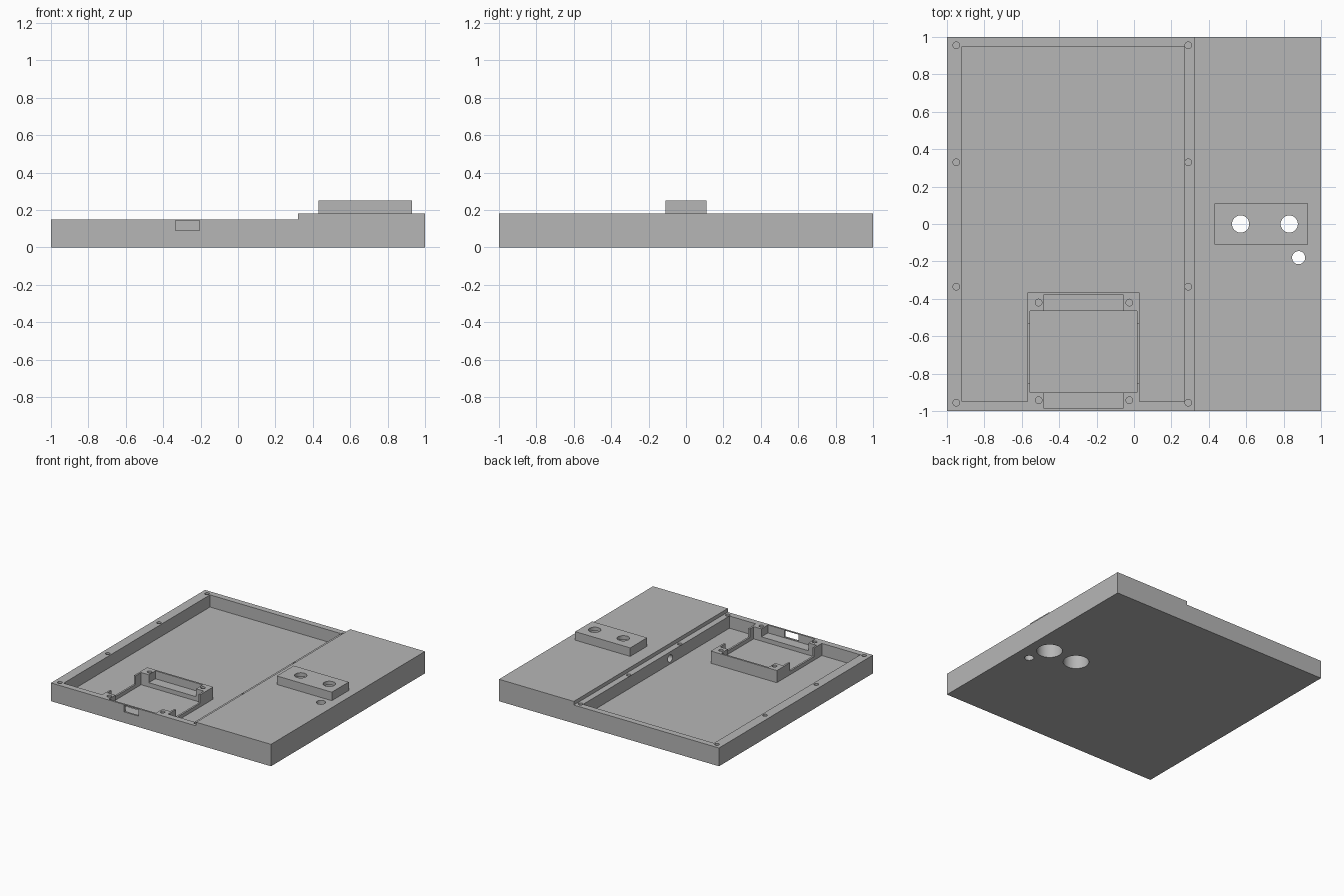
import bpy, bmesh, math
from mathutils import Matrix, Vector

cube = bpy.data.objects.get("Cube")
if cube:
    bpy.data.objects.remove(cube, do_unlink=True)

GREY = (0.47, 0.47, 0.47, 1.0)
grey = bpy.data.materials.new("plain_grey")
grey.use_nodes = True
grey.diffuse_color = GREY
grey.node_tree.nodes["Principled BSDF"].inputs["Base Color"].default_value = GREY


def make(name, bm):
    bmesh.ops.recalc_face_normals(bm, faces=bm.faces)
    mesh = bpy.data.meshes.new(name)
    bm.to_mesh(mesh)
    bm.free()
    obj = bpy.data.objects.new(name, mesh)
    bpy.context.collection.objects.link(obj)
    mesh.materials.append(grey)
    return obj


def box(x0, x1, y0, y1, z0, z1):
    bm = bmesh.new()
    mid = Vector(((x0 + x1) / 2, (y0 + y1) / 2, (z0 + z1) / 2))
    size = Matrix.Diagonal((x1 - x0, y1 - y0, z1 - z0, 1))
    bmesh.ops.create_cube(bm, size=1, matrix=Matrix.Translation(mid) @ size)
    return make("block", bm)


def rod(start, length, radius, axis="z", sides=32):
    bm = bmesh.new()
    turn = Matrix.Rotation(math.pi / 2, 4, "Y") if axis == "x" else Matrix()
    shift = Matrix.Translation((0, 0, length / 2))
    bmesh.ops.create_cone(bm, cap_ends=True, segments=sides, radius1=radius,
                          radius2=radius, depth=length,
                          matrix=Matrix.Translation(start) @ turn @ shift)
    return make("rod", bm)


def combine(target, tool, operation="DIFFERENCE"):
    mod = target.modifiers.new("combine", "BOOLEAN")
    mod.operation, mod.solver, mod.object = operation, "EXACT", tool
    deps = bpy.context.evaluated_depsgraph_get()
    result = bpy.data.meshes.new_from_object(target.evaluated_get(deps))
    target.modifiers.clear()
    target.data = result
    bpy.data.objects.remove(tool, do_unlink=True)


# Stepped slab, extruded from its side profile
bm = bmesh.new()
profile = [(-1, 0), (1, 0), (1, 0.18), (0.32, 0.18), (0.32, 0.15), (-1, 0.15)]
face = bm.faces.new([bm.verts.new((x, -1, z)) for x, z in profile])
grown = bmesh.ops.extrude_face_region(bm, geom=[face])
bmesh.ops.translate(bm, vec=(0, 2, 0),
                    verts=[v for v in grown["geom"] if isinstance(v, bmesh.types.BMVert)])
base = make("enclosure_base", bm)

# Large open compartment
FLOOR = 0.05
combine(base, box(-0.92, 0.27, -0.95, 0.95, FLOOR, 0.3))

# Board cradle: solid block against the front wall, then hollowed
combine(base, box(-0.57, 0.03, -0.97, -0.365, 0.03, 0.15), "UNION")
combine(base, box(-0.555, 0.015, -0.90, -0.465, FLOOR, 0.3))
combine(base, box(-0.60, 0.06, -0.85, -0.535, 0.08, 0.3))
for y0, y1 in ((-0.985, -0.88), (-0.48, -0.38)):
    combine(base, box(-0.485, -0.055, y0, y1, 0.085, 0.3))

# Connector slot through the front wall
combine(base, box(-0.335, -0.205, -1.05, -0.96, 0.09, 0.145))

# Twin-hole raised block with wide bores from below
combine(base, box(0.43, 0.93, -0.11, 0.11, 0.12, 0.25), "UNION")
for x in (0.57, 0.83):
    combine(base, rod((x, 0, -0.1), 0.32, 0.097, sides=48))
    combine(base, rod((x, 0, 0.1), 0.3, 0.046, sides=48))

# Cable hole and the tunnel leading to the compartment
combine(base, rod((0.88, -0.18, -0.1), 0.5, 0.035))
combine(base, rod((0.2, -0.18, 0.095), 0.68, 0.03, "x"))

# Screw holes in the rim and in the cradle corners
holes = [(x, y) for x in (-0.95, 0.29) for y in (-0.955, -0.335, 0.33, 0.955)]
holes += [(x, y) for x in (-0.51, -0.025) for y in (-0.942, -0.42)]
for x, y in holes:
    combine(base, rod((x, y, 0.06), 0.3, 0.018, sides=20))

# Smooth bores, sharp edges
bpy.ops.object.select_all(action="DESELECT")
base.select_set(True)
bpy.context.view_layer.objects.active = base
bpy.ops.object.shade_smooth_by_angle(angle=math.radians(30))
